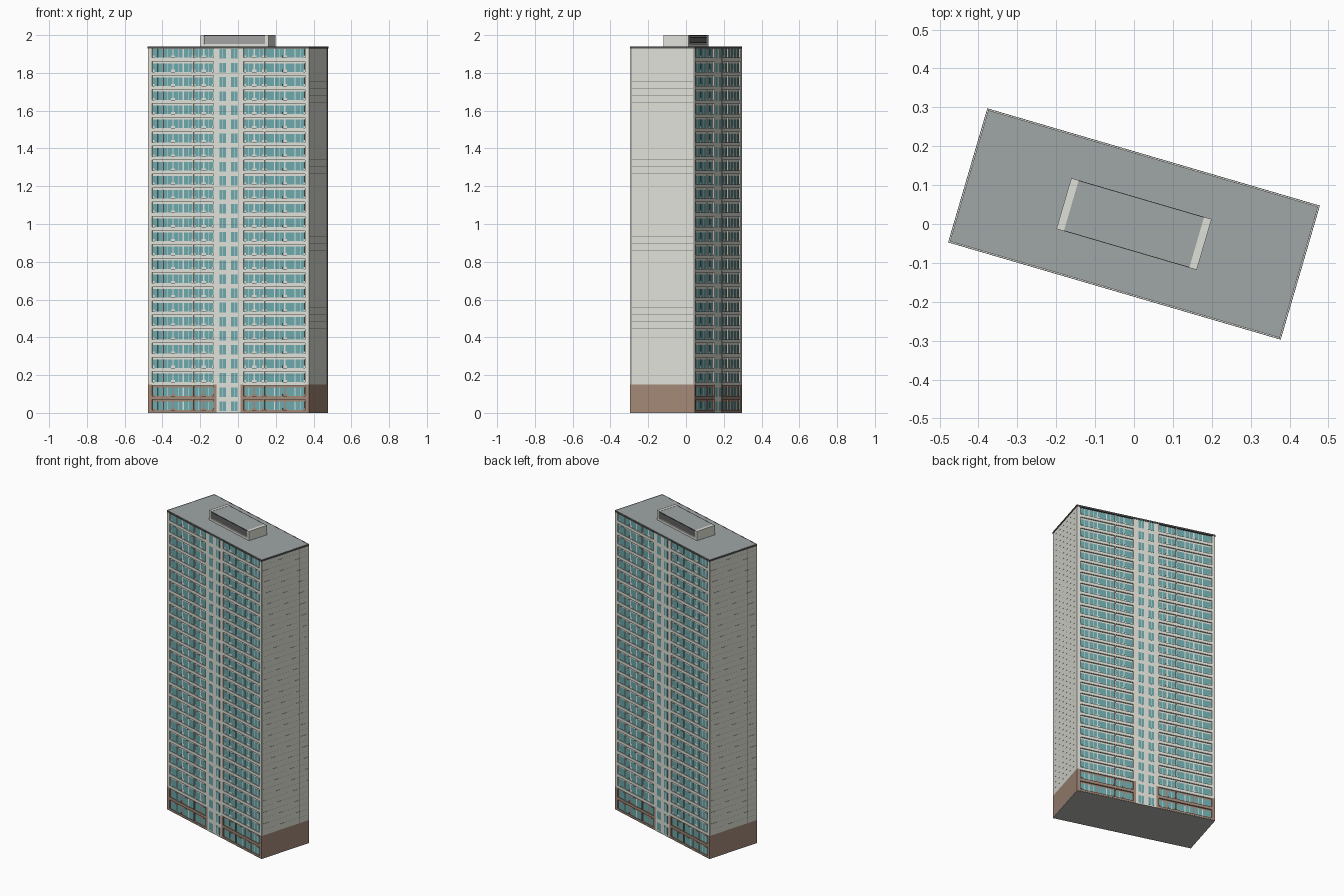
import bpy, bmesh, math
from mathutils import Matrix

if "Cube" in bpy.data.objects:
    bpy.data.objects.remove(bpy.data.objects["Cube"])

TURN = Matrix.Rotation(math.radians(-16.3), 4, 'Z')
HALF_L, HALF_W = 0.443, 0.178      # half plan size
TOP = 1.94
FLOORS = 26
H = TOP / FLOORS
BASE = 2 * H                       # brown two-storey base


def material(name, rgb):
    m = bpy.data.materials.new(name)
    m.diffuse_color = (*rgb, 1)
    m.use_nodes = True
    m.node_tree.nodes["Principled BSDF"].inputs["Base Color"].default_value = m.diffuse_color
    return m


CONCRETE = material("pale_concrete", (0.74, 0.745, 0.68))
BROWN = material("brown_cladding", (0.36, 0.245, 0.185))
GLASS = material("teal_glass", (0.15, 0.39, 0.41))
ROOF = material("grey_roof", (0.35, 0.38, 0.385))
DARK = material("dark_metal", (0.08, 0.08, 0.08))
LOUVRE = material("grey_louvre", (0.36, 0.36, 0.36))
UNDER = material("underside_grey", (0.46, 0.46, 0.44))
JOINT = material("joint_grey", (0.2, 0.2, 0.2))


def boxes(name, mat, spans, both_sides=False):
    """One object from (x0, x1, y0, y1, z0, z1) spans, optionally repeated on the far side."""
    bm = bmesh.new()
    for x0, x1, y0, y1, z0, z1 in spans:
        for s in ((1, -1) if both_sides else (1,)):
            t = (Matrix.Translation((s * (x0 + x1) / 2, s * (y0 + y1) / 2, (z0 + z1) / 2))
                 @ Matrix.Diagonal((x1 - x0, y1 - y0, z1 - z0, 1)))
            bmesh.ops.create_cube(bm, size=1, matrix=TURN @ t)
    me = bpy.data.meshes.new(name)
    bm.to_mesh(me)
    bm.free()
    me.materials.append(mat)
    ob = bpy.data.objects.new(name, me)
    bpy.context.collection.objects.link(ob)
    return ob


WALL = -0.170                      # recessed window wall
FRONT = -HALF_W                    # outer face of the frame
G0, G1 = 0.082, 0.422              # extent of each bay group
UNIT = (G1 - G0) / 6
BAYS = ((0, 2), (2, 4), (4, 5), (5, 6))   # bay limits in units, from the outer end

# Main body, brown below and pale above
boxes("base_core", BROWN, [(-HALF_L, HALF_L, WALL, -WALL, 0.002, BASE)])
boxes("tower_core", CONCRETE, [(-HALF_L, HALF_L, WALL, -WALL, BASE, TOP - 0.012)])
boxes("underside", UNDER, [(-HALF_L, HALF_L, -HALF_W, HALF_W, 0, 0.002)])

# Corner piers and pier edges of the centre strip
for name, mat, z0, z1 in (("base_piers", BROWN, 0.002, BASE),
                          ("tower_piers", CONCRETE, BASE, TOP - 0.012)):
    boxes(name, mat, [(a, b, FRONT, WALL + 0.002, z0, z1)
                      for a, b in ((-HALF_L, -G1), (G1, HALF_L),
                                   (-G0, -0.066), (0.066, G0))], True)
boxes("centre_strip", CONCRETE, [(-0.066, 0.066, FRONT + 0.001, WALL + 0.002, 0.002, TOP - 0.012)], True)

glass, frames, centre_glass, centre_frames = [], [], [], []
slabs = {True: [], False: []}
for f in range(FLOORS):
    z = f * H
    low = f < 2
    for side in (-1, 1):
        a = G0 if side > 0 else -G1
        # Balcony slab with low front panel
        slabs[low].append((a, a + G1 - G0, FRONT, WALL + 0.002, max(z - 0.004, 0.003), z + 0.005))
        slabs[low].append((a, a + G1 - G0, FRONT, FRONT + 0.003, z + 0.005, z + 0.015))
        for u0, u1 in BAYS:
            x0, x1 = sorted((side * (G1 - u0 * UNIT), side * (G1 - u1 * UNIT)))
            # Wide upper pane, narrower door-height pane below, slim mullions
            glass.append((x0 + 0.004, x1 - 0.004, WALL - 0.0006, WALL + 0.002, z + 0.026, z + 0.060))
            glass.append((x0 + 0.012, x1 - 0.012, WALL - 0.0006, WALL + 0.002, z + 0.008, z + 0.026))
            n = 4 if u1 - u0 == 2 else 2
            for k in range(1, n):
                c = x0 + (x1 - x0) * k / n
                w = 0.003 if k * 2 == n and n == 4 else 0.001
                frames.append((c - w, c + w, WALL - 0.0012, WALL, z + 0.008, z + 0.060))
    # Paired tall windows in the centre strip
    for x in (-0.032, 0.032):
        centre_glass.append((x - 0.018, x + 0.018, FRONT + 0.0004, FRONT + 0.004, z + 0.010, z + 0.061))
        centre_frames.append((x - 0.0015, x + 0.0015, FRONT, FRONT + 0.003, z + 0.010, z + 0.061))

boxes("bay_windows", GLASS, glass, True)
boxes("window_mullions", CONCRETE, frames, True)
boxes("centre_windows", GLASS, centre_glass, True)
boxes("centre_mullions", CONCRETE, centre_frames, True)
boxes("base_balconies", BROWN, slabs[True], True)
boxes("tower_balconies", CONCRETE, slabs[False], True)

# Projecting fin between the wide and narrow bays
fin = G1 - 4 * UNIT
for name, mat, z0, z1 in (("base_fins", BROWN, 0.003, BASE), ("tower_fins", CONCRETE, BASE, TOP - 0.012)):
    boxes(name, mat, [(s * fin - 0.003, s * fin + 0.003, FRONT + 0.001, WALL + 0.002, z0, z1)
                      for s in (-1, 1)], True)

# Fine panel joints on the blank end walls
joints = [(HALF_L - 0.001, HALF_L + 0.0003, -0.168, 0.168, z - 0.0004, z + 0.0004)
          for z in (BASE + (k + 1) * H / 2 for k in range(2 * (FLOORS - 2) - 1))]
joints += [(HALF_L - 0.001, HALF_L + 0.0003, y - w, y + w, BASE, TOP - 0.012)
           for y, w in ((-0.169, 0.001), (-0.11, 0.0006), (0.11, 0.0006), (0.169, 0.001))]
boxes("end_wall_joints", JOINT, joints, True)

# Roof deck with dark edge strip and thin pale coping
L, W = 0.4455, 0.1795
boxes("roof_edge", DARK, [(-L, L, -W, W, TOP - 0.012, TOP - 0.006)])
boxes("roof_deck", ROOF, [(-L + 0.005, L - 0.005, -W + 0.005, W - 0.005, TOP - 0.006, TOP - 0.001)])


def rim(inset, width, z0, z1):
    l, w = L - inset, W - inset
    return [(-l, l, -w, -w + width, z0, z1), (l - width, l, -w + width, w - width, z0, z1)]


boxes("roof_coping", CONCRETE, rim(0.0015, 0.002, TOP - 0.006, TOP), True)
boxes("roof_trim_outer", DARK, rim(0, 0.0015, TOP - 0.006, TOP - 0.001), True)
boxes("roof_trim_inner", DARK, rim(0.0035, 0.0015, TOP - 0.006, TOP), True)

# Rooftop plant room: pale end blocks, louvred long sides, grey top
PL, PW = 0.188, 0.068
boxes("plant_room_ends", CONCRETE, [(PL - 0.02, PL, -PW, PW, TOP - 0.001, 2.0)], True)
boxes("plant_room_body", LOUVRE, [(-PL + 0.02, PL - 0.02, -PW + 0.006, PW - 0.006, TOP - 0.001, 1.994)])
boxes("plant_room_sills", CONCRETE, [(-PL + 0.02, PL - 0.02, -PW, -PW + 0.008, TOP - 0.001, 1.953)], True)
boxes("plant_room_louvres", LOUVRE, [(-PL + 0.02, PL - 0.02, -PW + 0.002, -PW + 0.007, z, z + 0.005)
                                     for z in (1.958, 1.967, 1.976, 1.985)], True)
boxes("plant_room_roof", ROOF, [(-PL + 0.02, PL - 0.02, -PW + 0.002, PW - 0.002, 1.994, 1.999)])
boxes("plant_room_trim", DARK, [(-PL + 0.02, PL - 0.02, -PW, -PW + 0.002, 1.994, 1.9995)], True)
